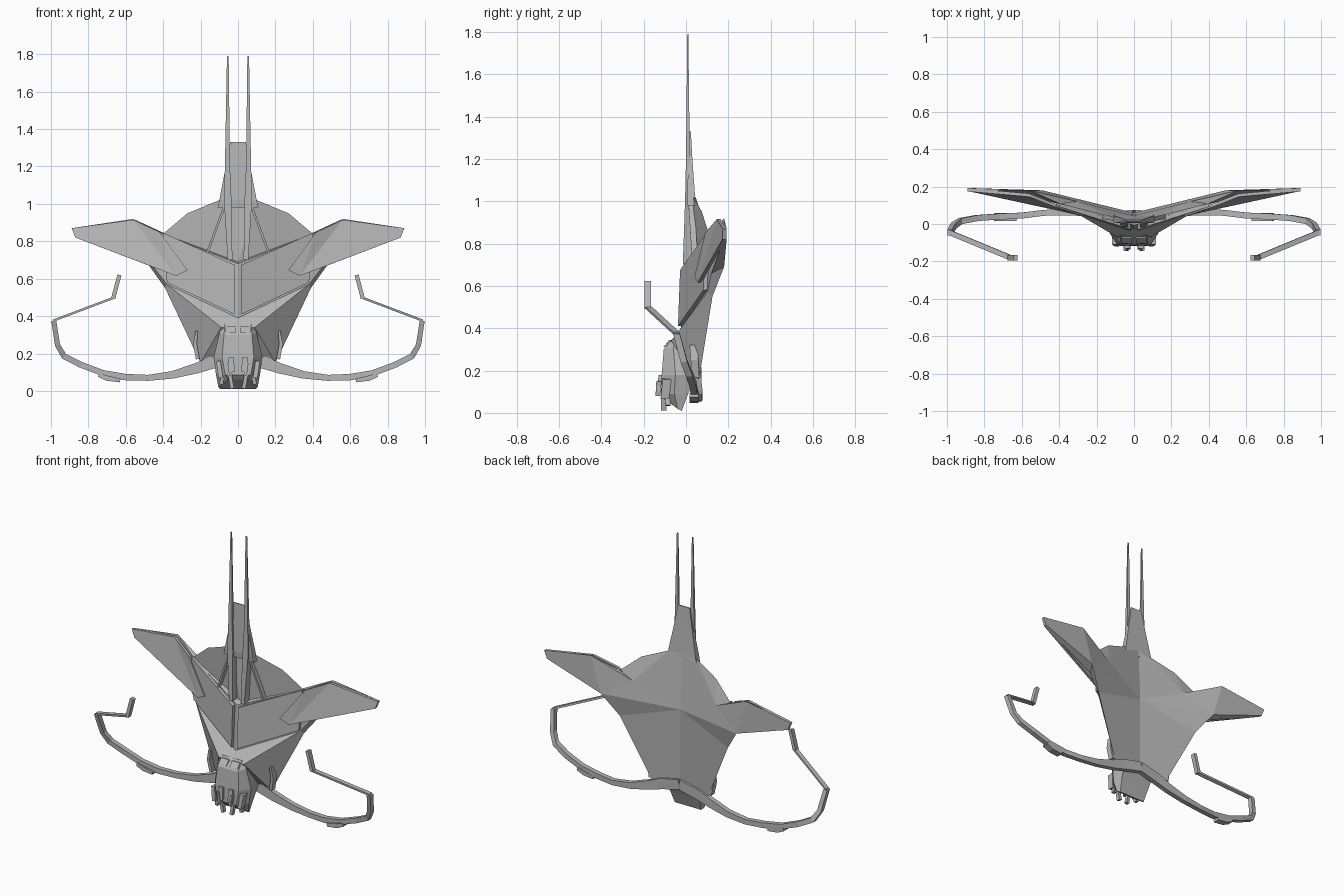
import bpy, bmesh, math
from mathutils import Vector

if "Cube" in bpy.data.objects:
    bpy.data.objects.remove(bpy.data.objects["Cube"])

GREY = bpy.data.materials.new("hull_grey")
GREY.use_nodes = True
GREY.diffuse_color = (0.47, 0.47, 0.47, 1)
GREY.node_tree.nodes["Principled BSDF"].inputs["Base Color"].default_value = (0.47, 0.47, 0.47, 1)


def part(name, verts, faces, mirror=True, thick=0.0):
    """Flat-shaded mesh, mirrored across x = 0."""
    bm = bmesh.new()
    vs = [bm.verts.new(v) for v in verts]
    for f in faces:
        bm.faces.new([vs[i] for i in f])
    if thick:  # extrude straight back
        ret = bmesh.ops.extrude_face_region(bm, geom=bm.faces[:], use_keep_orig=True)
        moved = [g for g in ret["geom"] if isinstance(g, bmesh.types.BMVert)]
        bmesh.ops.translate(bm, vec=(0, thick, 0), verts=moved)
    bmesh.ops.recalc_face_normals(bm, faces=bm.faces)
    me = bpy.data.meshes.new(name)
    bm.to_mesh(me)
    bm.free()
    me.materials.append(GREY)
    ob = bpy.data.objects.new(name, me)
    bpy.context.collection.objects.link(ob)
    if mirror:
        m = ob.modifiers.new("Mirror", "MIRROR")
        m.use_clip = True
        m.merge_threshold = 0.0005
    return ob


def loft(name, sections, closed_ring=True, caps=True):
    """Skin between equal-length rings of points."""
    n = len(sections[0])
    verts = [p for s in sections for p in s]
    faces = []
    for k in range(len(sections) - 1):
        for i in range(n if closed_ring else n - 1):
            j = (i + 1) % n
            faces.append((k * n + i, k * n + j, (k + 1) * n + j, (k + 1) * n + i))
    if caps:
        faces += [tuple(range(n)), tuple(range((len(sections) - 1) * n, len(sections) * n))]
    return part(name, verts, faces)


def ribbon(name, path, half_depth):
    """Bar along (x, y, z, half_width) points; width lies in the xz plane."""
    rings = []
    for i, p in enumerate(path):
        a, b = path[max(i - 1, 0)], path[min(i + 1, len(path) - 1)]
        t = Vector((b[0] - a[0], 0, b[2] - a[2])).normalized()
        w = Vector((-t.z, 0, t.x)) * p[3]
        d = Vector((0, half_depth, 0))
        c = Vector(p[:3])
        rings.append([c + w + d, c + w - d, c - w - d, c - w + d])
    return loft(name, rings)


# Main hull: swept body and wings
P = dict(
    A=(0, -.008, .68), B=(0, -.025, .39), C=(.40, .11, .84), D=(.38, .10, .57),
    U=(.45, .12, .66), E=(.49, .18, .69), F=(.56, .18, .92),
    G=(.89, .18, .87), H=(.87, .18, .82), G2=(.89, .192, .87), H2=(.87, .192, .82),
    I=(.09, -.07, .34), J=(0, -.075, .34), K=(.20, .06, .15), T=(.39, .125, .55),
    M=(0, .06, .67), N=(.30, .12, .80), O=(0, .06, .15),
    Pt=(.10, .035, 1.02), Q=(.27, .075, .95), R=(0, .045, 1.02), S=(0, .03, .69))
key = list(P)
FACES = ["A B D C", "C D U", "C U F", "F U H G", "G H H2 G2", "F G G2",   # front
         "A C S", "S C Q Pt", "S Pt R",                                   # recess
         "U D T E", "U E H2 H",                                           # underside
         "B D I J", "D T K I", "I K O J",                                 # chin
         "R Pt N M", "Pt Q N", "Q C N", "C F N",                          # rear bevels
         "N F E", "M N E", "M E T", "M T K O", "F G2 H2 E"]               # back
part("hull", list(P.values()), [[key.index(k) for k in f.split()] for f in FACES])

# Raised armour on the front
part("chevron_plate", [(.02, -.028, .675), (.02, -.038, .41), (.38, .082, .58), (.40, .092, .845)],
     [(0, 1, 2, 3)], thick=.025)
part("wing_panel", [(.42, .09, .85), (.27, .04, .645), (.33, .055, .615),
                    (.87, .172, .82), (.89, .174, .87), (.56, .145, .915)],
     [(0, 1, 2), (0, 2, 5), (5, 2, 3, 4)], thick=.018)

# Tail block and twin spikes
loft("tail", [[(0, y0, z), (x, y0, z), (x, y1, z), (0, y1, z)]
              for z, x, y0, y1 in [(.98, .11, .008, .05), (1.02, .10, .005, .043),
                                   (1.20, .065, .012, .03), (1.33, .042, .017, .023)]],
     closed_ring=True)
loft("spike", [[(x0, y0, z), (x1, y0, z), (x1, y1, z), (x0, y1, z)]
               for z, x0, x1, y0, y1 in [(.70, .03, .055, -.015, .035), (1.02, .035, .075, -.004, .03),
                                         (1.20, .043, .07, 0, .018), (1.79, .050, .059, .006, .011)]])
ribbon("recess_strut", [(.075, .026, .98, .006), (.175, .043, .71, .006)], .014)

# Nose: faceted cockpit block
def nose_ring(xf, yf, zf, xs, ys, zs, yb, zb):
    return [(0, yf, zf), (xf, yf, zf), (xs, ys, zs), (xs * .9, yb, zb), (0, yb, zb)]

loft("nose", [nose_ring(.07, -.06, .355, .085, -.04, .36, .02, .36),
              nose_ring(.075, -.105, .30, .10, -.06, .31, .03, .30),
              nose_ring(.085, -.115, .18, .13, -.05, .18, .05, .18),
              nose_ring(.068, -.118, .085, .118, -.055, .09, .01, .09),
              nose_ring(.055, -.095, .06, .105, -.04, .02, -.02, .01)], closed_ring=False)
part("nose_floor", [(0, -.095, .06), (.055, -.095, .06), (.105, -.04, .02),
                    (.0945, -.02, .01), (0, -.02, .01)], [(0, 1, 2, 3, 4)])

# Cockpit windows, front vents and chin guns
part("cockpit_window", [(.012, -.078, .345), (.066, -.076, .345), (.068, -.105, .312), (.012, -.106, .312)],
     [(0, 1, 2, 3)], thick=.008)
ribbon("front_vent", [(.036, -.122, .18, .014), (.036, -.128, .10, .018)], .008)
ribbon("side_vent", [(.105, -.09, .16, .012), (.092, -.10, .07, .012)], .02)
ribbon("gun_mount", [(.05, -.128, .15, .007), (.036, -.132, .08, .007)], .012)
ribbon("chin_gun", [(.045, -.105, .09, .010), (.030, -.105, .012, .010)], .012)
ribbon("outer_gun", [(.082, -.09, .08, .010), (.090, -.085, .035, .010)], .012)

# Side intakes between the chin and the back plate
ribbon("side_intake", [(.22, .035, .32, .006), (.23, .04, .25, .010), (.215, .045, .17, .010)], .018)

# Curved arms, forward links and tips
ribbon("arm", [(0, .058, .185, .032), (.13, .055, .155, .034), (.22, .057, .122, .028),
               (.35, .062, .086, .020), (.48, .060, .070, .016), (.60, .045, .074, .017),
               (.72, .040, .095, .016), (.84, .032, .140, .016), (.93, .015, .185, .016),
               (.965, -.01, .245, .014), (.985, -.045, .375, .013)], .016)
ribbon("arm_link", [(.988, -.045, .376, .006), (.665, -.178, .498, .006)], .015)
ribbon("arm_tip", [(.667, -.180, .495, .011), (.634, -.180, .62, .011)], .015)

# Thruster pods under the arms
ribbon("thruster_pod", [(.63, .038, .056, .010), (.70, .038, .068, .014), (.745, .038, .085, .010)], .022)
